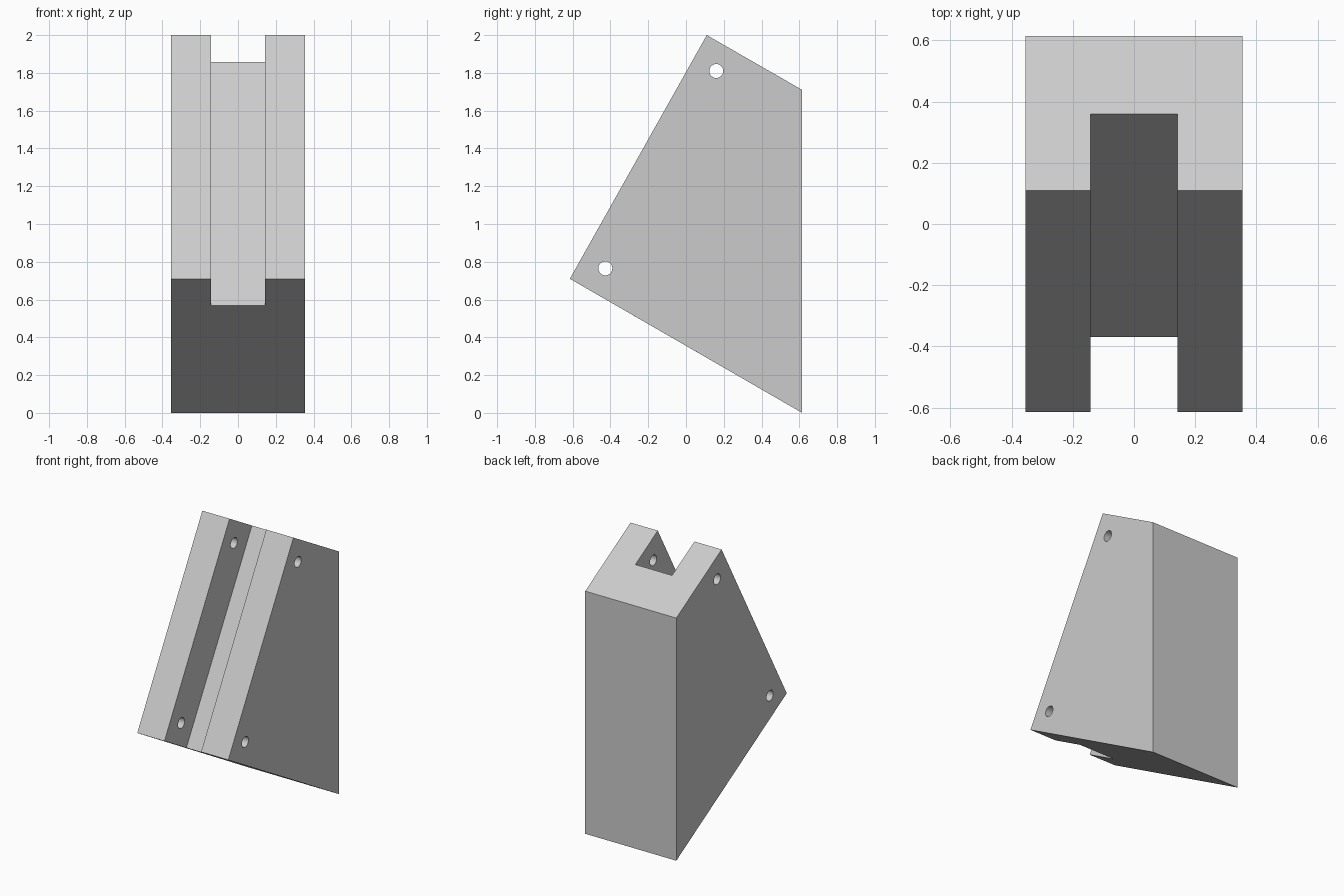
import bpy
import bmesh
import math
from mathutils import Matrix

if "Cube" in bpy.data.objects:
    bpy.data.objects.remove(bpy.data.objects["Cube"], do_unlink=True)

grey = bpy.data.materials.new("light grey")
grey.use_nodes = True
colour = (0.6, 0.6, 0.6, 1)
grey.diffuse_color = colour
grey.node_tree.nodes["Principled BSDF"].inputs["Base Color"].default_value = colour


def add_object(name, bm):
    bmesh.ops.recalc_face_normals(bm, faces=bm.faces)
    mesh = bpy.data.meshes.new(name)
    bm.to_mesh(mesh)
    bm.free()
    mesh.materials.append(grey)
    obj = bpy.data.objects.new(name, mesh)
    bpy.context.collection.objects.link(obj)
    return obj


def extrude_profile(name, points, half_width):
    """Extrude a (y, z) side profile symmetrically along x."""
    bm = bmesh.new()
    face = bm.faces.new([bm.verts.new((-half_width, y, z)) for y, z in points])
    top = bmesh.ops.extrude_face_region(bm, geom=[face])["geom"]
    verts = [v for v in top if isinstance(v, bmesh.types.BMVert)]
    bmesh.ops.translate(bm, verts=verts, vec=(2 * half_width, 0, 0))
    return add_object(name, bm)


def cross_pin(name, y, z):
    bm = bmesh.new()
    place = Matrix.Translation((0, y, z)) @ Matrix.Rotation(math.pi / 2, 4, "Y")
    bmesh.ops.create_cone(bm, cap_ends=True, segments=32, radius1=0.037,
                          radius2=0.037, depth=1, matrix=place)
    return add_object(name, bm)


# Wedge body
body = extrude_profile("wedge_body", [(-0.615, 0.71), (0.615, 0), (0.615, 1.71), (0.11, 2)], 0.355)

# Sloped groove, running past both ends of the body
floor_low, floor_high = (-0.37, 0.569), (0.36, 1.857)
dy, dz = floor_high[0] - floor_low[0], floor_high[1] - floor_low[1]


def groove_point(along, out):
    return (floor_low[0] + dy * along - dz * out, floor_low[1] + dz * along + dy * out)


corners = [(-0.2, 0), (1.2, 0), (1.2, 0.4), (-0.2, 0.4)]
groove = extrude_profile("groove_cutter", [groove_point(a, o) for a, o in corners], 0.143)

# Pin holes through both cheeks
cutters = [groove, cross_pin("upper_hole_cutter", 0.16, 1.81),
           cross_pin("lower_hole_cutter", -0.427, 0.765)]

bpy.context.view_layer.objects.active = body
for cutter in cutters:
    cutter.hide_render = True
    cut = body.modifiers.new(cutter.name, "BOOLEAN")
    cut.operation = "DIFFERENCE"
    cut.solver = "EXACT"
    cut.object = cutter
    bpy.ops.object.modifier_apply(modifier=cut.name)
    bpy.data.objects.remove(cutter, do_unlink=True)

# Smooth hole walls, crisp edges elsewhere
for obj in bpy.context.selected_objects:
    obj.select_set(False)
body.select_set(True)
bpy.ops.object.shade_smooth_by_angle(angle=math.radians(25))
